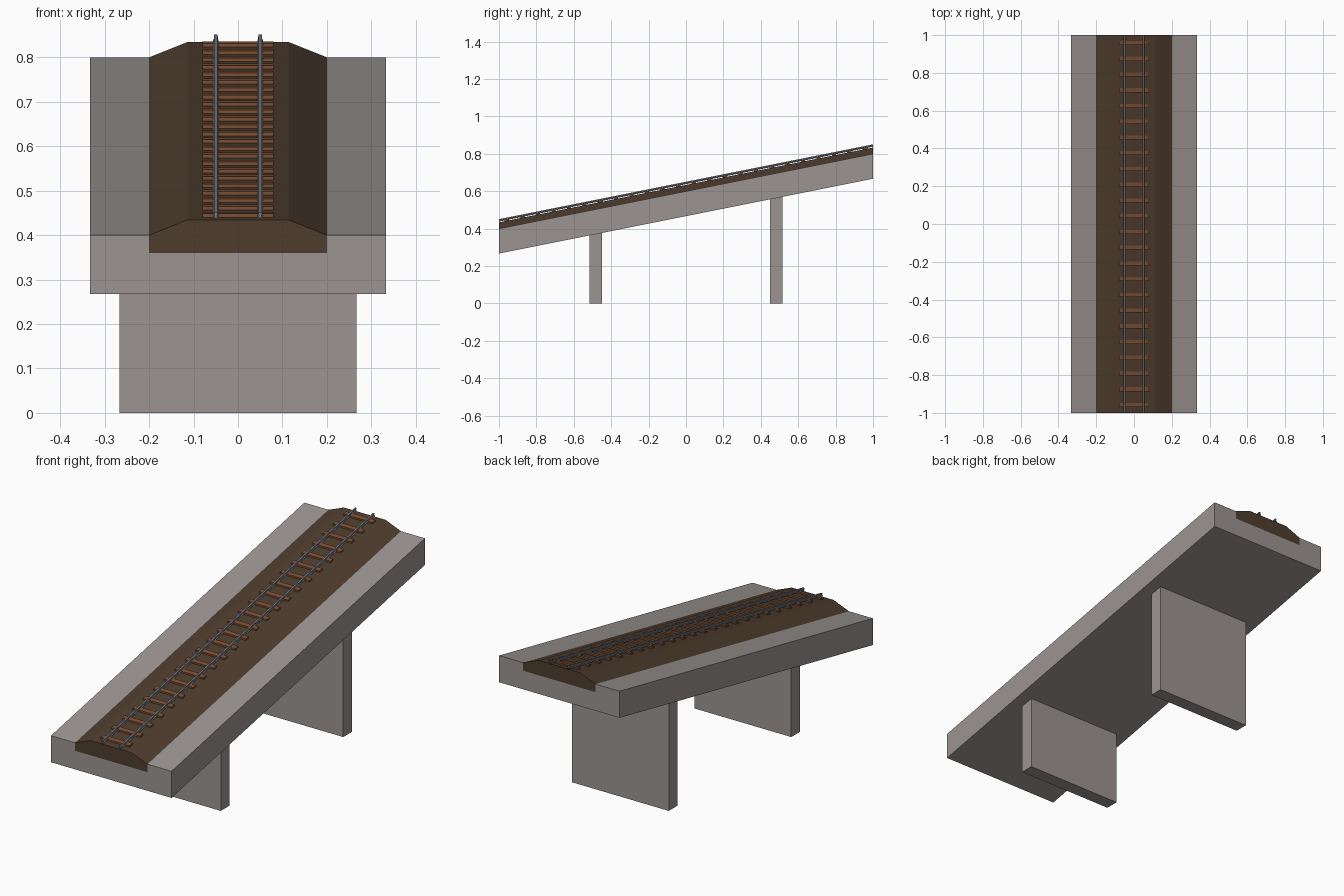
import bpy
import bmesh

SLOPE = 0.2
cube = bpy.data.objects.get("Cube")
if cube:
    bpy.data.objects.remove(cube)


def material(name, rgb):
    mat = bpy.data.materials.new(name)
    mat.use_nodes = True
    color = (*rgb, 1)
    mat.diffuse_color = color
    bsdf = next(n for n in mat.node_tree.nodes if n.type == 'BSDF_PRINCIPLED')
    bsdf.inputs["Base Color"].default_value = color
    return mat


concrete = material("concrete", (0.33, 0.30, 0.285))
earth = material("brown ballast", (0.078, 0.046, 0.027))
timber = material("sleeper timber", (0.20, 0.080, 0.035))
steel = material("rail steel", (0.20, 0.21, 0.235))


def rise(y):
    """Height gained by the ramp between its front end and y."""
    return SLOPE * (y + 1)


def mirrored(half):
    """Close a right-hand half profile by mirroring it across x = 0."""
    return half + [(-x, z) for x, z in reversed(half)]


def sloped_prism(bm, profile, y0, y1, flat_base=False):
    """Extrude an x-z profile along y, following the ramp."""
    rings = []
    for y in (y0, y1):
        rings.append([bm.verts.new((x, y, 0 if flat_base and z == 0 else z + rise(y)))
                      for x, z in profile])
    a, b = rings
    n = len(profile)
    bm.faces.new(a)
    bm.faces.new(b[::-1])
    for i in range(n):
        j = (i + 1) % n
        bm.faces.new((a[i], b[i], b[j], a[j]))


def build(name, mat, prisms):
    bm = bmesh.new()
    for args in prisms:
        sloped_prism(bm, *args)
    bmesh.ops.recalc_face_normals(bm, faces=bm.faces)
    mesh = bpy.data.meshes.new(name)
    bm.to_mesh(mesh)
    bm.free()
    mesh.materials.append(mat)
    obj = bpy.data.objects.new(name, mesh)
    bpy.context.collection.objects.link(obj)
    return obj


# Concrete deck with a channel for the track bed
deck = mirrored([(0.333, 0.267), (0.333, 0.40), (0.20, 0.40), (0.20, 0.36)])
build("deck", concrete, [(deck, -1, 1)])

# Track bed with sloping shoulders
bed = mirrored([(0.20, 0.36), (0.20, 0.40), (0.115, 0.434)])
build("track_bed", earth, [(bed, -1, 1)])

# Piers stand on the ground and meet the sloping underside
pier = mirrored([(0.267, 0), (0.267, 0.267)])
for name, y in (("front_pier", -0.483), ("rear_pier", 0.483)):
    build(name, concrete, [(pier, y - 0.034, y + 0.034, True)])

# Evenly spaced sleepers
count = 24
pitch = 2 / count
sleeper = mirrored([(0.08, 0.428), (0.08, 0.442)])
centres = [-1 + pitch * (i + 0.5) for i in range(count)]
build("sleepers", timber, [(sleeper, y - 0.011, y + 0.011) for y in centres])

# Rails with foot, web and head
rail = mirrored([(0.006, 0.438), (0.006, 0.440), (0.0025, 0.442),
                 (0.0025, 0.445), (0.0045, 0.446), (0.004, 0.451)])
for name, offset in (("left_rail", 0.05), ("right_rail", -0.05)):
    build(name, steel, [([(x + offset, z) for x, z in rail], -1, 1)])
